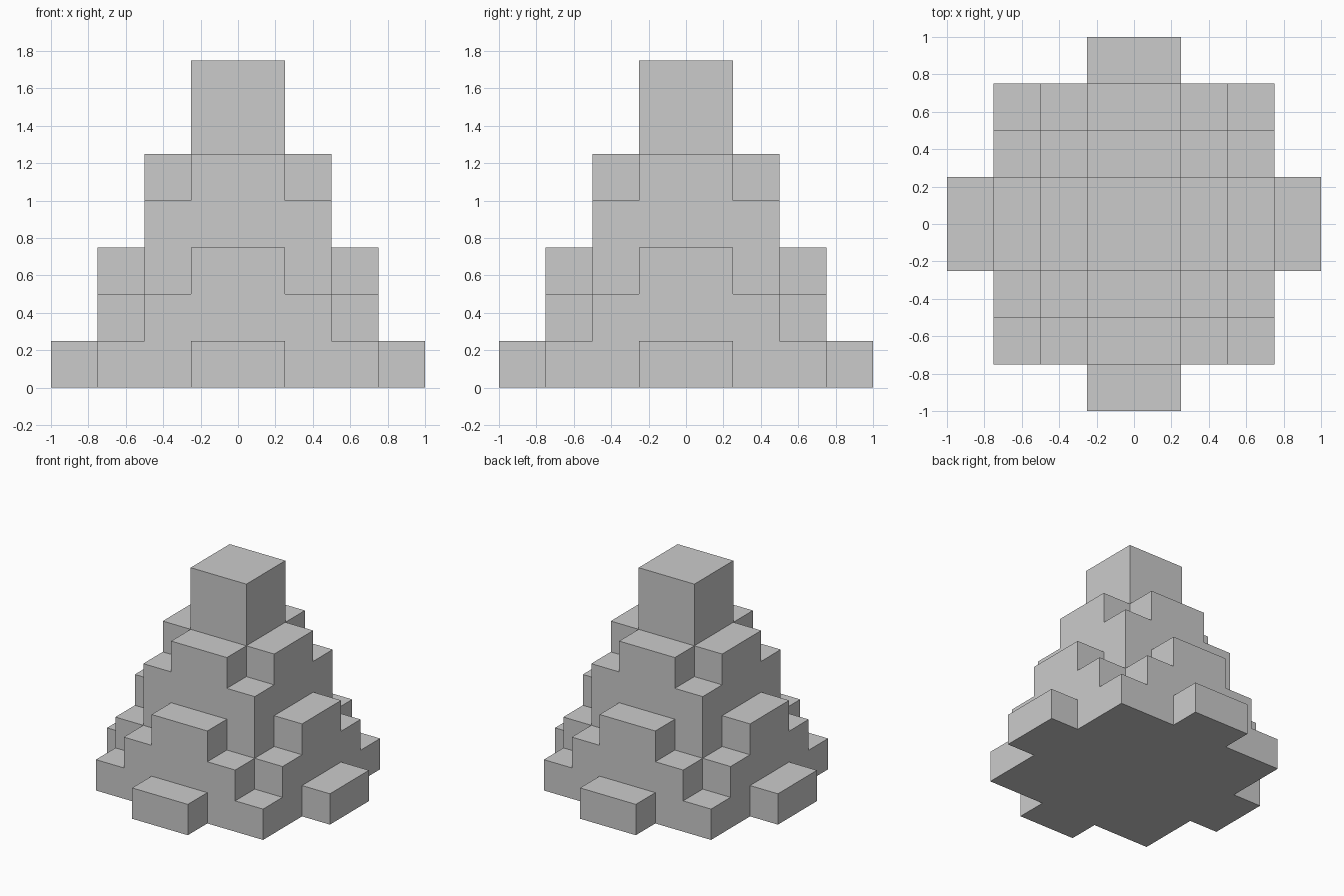
import bpy
import bmesh
from mathutils import Vector

if "Cube" in bpy.data.objects:
    bpy.data.objects.remove(bpy.data.objects["Cube"])

UNIT = 0.25  # edge length of one building block

# Each box: half width x, half width y, bottom z, top z (in blocks)
BOXES = [(3, 3, 0, 1)]                       # square base


def cross(long, short, z0, z1):
    """Two boxes crossing at right angles."""
    BOXES.extend([(long, short, z0, z1), (short, long, z0, z1)])


cross(4, 1, 0, 1)                            # base tabs
cross(3, 2, 1, 2)                            # lower tier with notched corners
cross(3, 1, 2, 3)                            # lower tier tabs
BOXES.append((2, 2, 2, 4))                   # middle tier
cross(2, 1, 4, 5)                            # middle tier tabs
BOXES.append((1, 1, 5, 7))                   # top block

# Fill the block grid
cells = {(x, y, z)
         for hx, hy, z0, z1 in BOXES
         for x in range(-hx, hx)
         for y in range(-hy, hy)
         for z in range(z0, z1)}

# Outer skin only: a quad wherever a block has no neighbour
bm = bmesh.new()
for cell in cells:
    centre = Vector(cell) + Vector((0.5, 0.5, 0.5))
    for axis in range(3):
        for sign in (-1, 1):
            n = Vector((0, 0, 0))
            n[axis] = sign
            if tuple(int(c + d) for c, d in zip(cell, n)) in cells:
                continue
            u = Vector((0, 0, 0))
            u[(axis + 1) % 3] = 0.5
            v = n.cross(u)
            mid = centre + n * 0.5
            corners = (mid - u - v, mid + u - v, mid + u + v, mid - u + v)
            bm.faces.new([bm.verts.new(p * UNIT) for p in corners])

# Weld and merge coplanar quads into large flat faces
bmesh.ops.remove_doubles(bm, verts=bm.verts[:], dist=0.001)
bmesh.ops.recalc_face_normals(bm, faces=bm.faces[:])
bmesh.ops.dissolve_limit(bm, angle_limit=0.01, verts=bm.verts[:], edges=bm.edges[:])

mesh = bpy.data.meshes.new("stepped_block_tree")
bm.to_mesh(mesh)
bm.free()
bpy.context.collection.objects.link(bpy.data.objects.new("stepped_block_tree", mesh))
